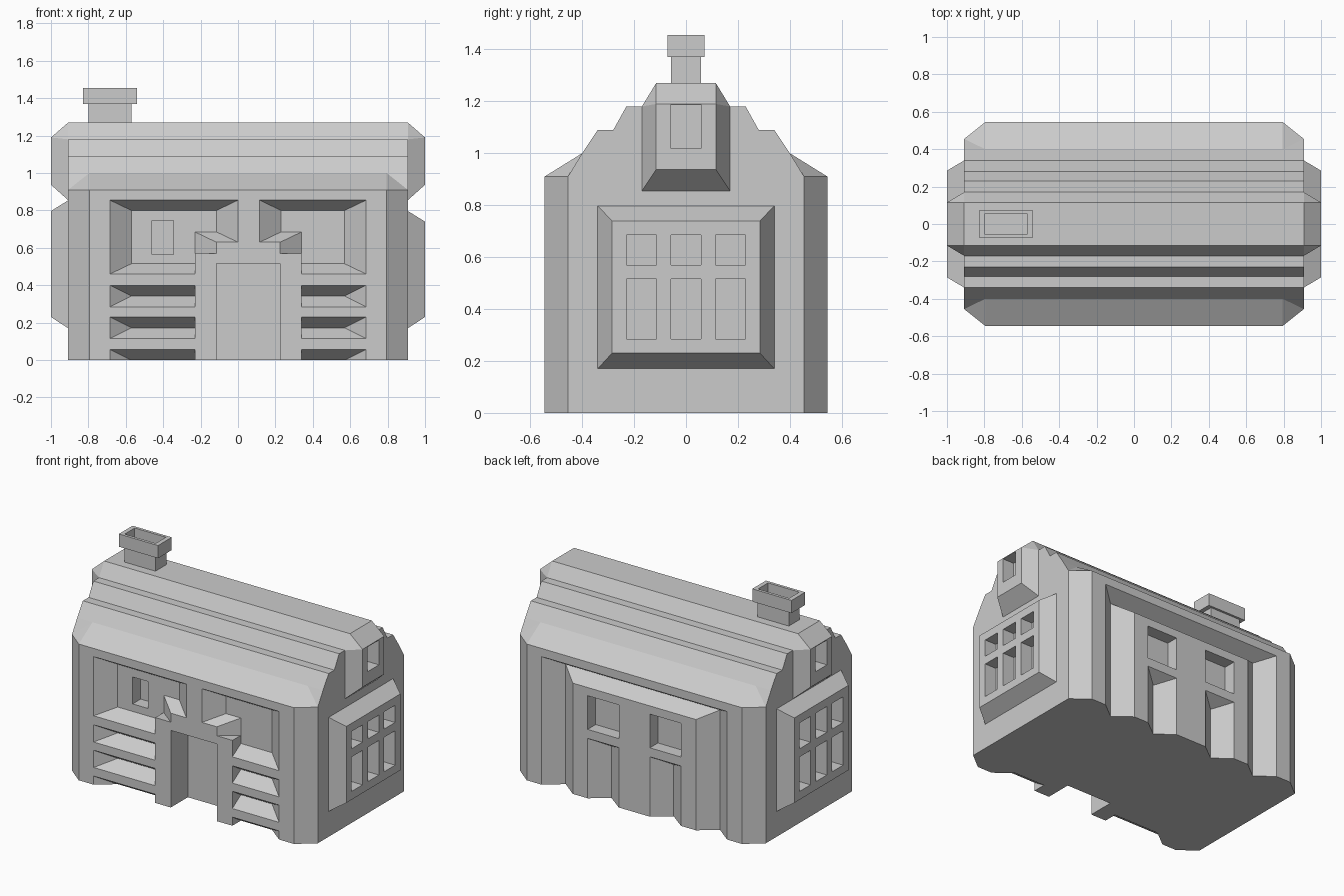
import bpy, bmesh

if "Cube" in bpy.data.objects:
    bpy.data.objects.remove(bpy.data.objects["Cube"])

grey = bpy.data.materials.new("stone_grey")
grey.diffuse_color = (0.6, 0.6, 0.6, 1)
grey.use_nodes = True
grey.node_tree.nodes["Principled BSDF"].inputs["Base Color"].default_value = grey.diffuse_color


def solid(name, rings):
    """Closed solid through a list of equal-length 3D rings."""
    bm = bmesh.new()
    vs = [[bm.verts.new(p) for p in r] for r in rings]
    n = len(rings[0])
    for a, b in zip(vs, vs[1:]):
        for i in range(n):
            j = (i + 1) % n
            bm.faces.new((a[i], a[j], b[j], b[i]))
    bm.faces.new(vs[0])
    bm.faces.new(vs[-1])
    bmesh.ops.remove_doubles(bm, verts=bm.verts, dist=1e-4)
    bmesh.ops.triangulate(bm, faces=bm.faces)
    bmesh.ops.recalc_face_normals(bm, faces=bm.faces)
    me = bpy.data.meshes.new(name)
    bm.to_mesh(me)
    bm.free()
    me.materials.append(grey)
    ob = bpy.data.objects.new(name, me)
    bpy.context.collection.objects.link(ob)
    return ob


def at(pts, axis, v):
    return [(v, a, b) if axis == 'x' else (a, v, b) if axis == 'y' else (a, b, v)
            for a, b in pts]


def rect(a0, a1, b0, b1):
    return [(a0, b0), (a1, b0), (a1, b1), (a0, b1)]


def cut(ob, axis, front, vf, back, vb):
    """Cut a tapered hole from outline front (at vf) to outline back (at vb)."""
    e = 0.06  # overshoot outwards, keeping the taper
    out = [(f[0] + (f[0] - b[0]) * e, f[1] + (f[1] - b[1]) * e) for f, b in zip(front, back)]
    c = solid("cutter", [at(out, axis, vf + (vf - vb) * e), at(back, axis, vb)])
    m = ob.modifiers.new("cut", 'BOOLEAN')
    m.operation, m.solver, m.object = 'DIFFERENCE', 'EXACT', c
    bpy.context.view_layer.objects.active = ob
    bpy.ops.object.modifier_apply(modifier=m.name)
    bpy.data.objects.remove(c)


def pocket(ob, axis, r, v0, v1):
    cut(ob, axis, r, v0, r, v1)


W, X1 = 0.908, 0.795      # end wall, start of corner chamfer
F, B = 0.545, 0.455       # wall face and recess depth in y

# house body: stepped-roof section lofted along x with chamfered corners
def section(x, eave):
    half = [(eave, 0), (eave, 0.91), (0.40, 1.0), (0.34, 1.09), (0.28, 1.09),
            (0.23, 1.18), (0.17, 1.18), (0.115, 1.27)]
    return at(half + [(-y, z) for y, z in reversed(half)], 'x', x)

body = solid("house_body", [section(-W, B), section(-X1, F), section(X1, F), section(W, B)])

# front upper recesses, stepped around the door hood
cut(body, 'y',
    [(-0.685, 0.855), (0, 0.855), (0, 0.63), (-0.115, 0.63),
     (-0.115, 0.57), (-0.23, 0.57), (-0.23, 0.46), (-0.685, 0.46)], -F,
    [(-0.57, 0.80), (-0.115, 0.80), (-0.115, 0.685), (-0.23, 0.685),
     (-0.23, 0.572), (-0.23, 0.569), (-0.23, 0.515), (-0.57, 0.515)], -B)
cut(body, 'y',
    [(0.685, 0.855), (0.115, 0.855), (0.115, 0.63), (0.225, 0.63),
     (0.225, 0.57), (0.34, 0.57), (0.34, 0.46), (0.685, 0.46)], -F,
    [(0.57, 0.80), (0.23, 0.80), (0.23, 0.685), (0.34, 0.685),
     (0.34, 0.572), (0.34, 0.569), (0.34, 0.515), (0.57, 0.515)], -B)

# front V-shaped slots beside the door
for z in (0.0, 0.1725, 0.3425):
    for xo, xob, xi in ((-0.685, -0.57, -0.23), (0.685, 0.57, 0.34)):
        cut(body, 'y', rect(xo, xi, z - 0.0575, z + 0.0575), -F, rect(xob, xi, z, z), -B)

# front door and small front window
pocket(body, 'y', rect(-0.115, 0.225, -0.1, 0.515), -F, -0.365)
pocket(body, 'y', rect(-0.46, -0.345, 0.565, 0.745), -B, -0.37)

# back recess, then the tapered back bay standing in it
cut(body, 'y', rect(-0.685, 0.685, -0.1, 0.855), F, rect(-0.57, 0.57, -0.1, 0.80), B)
back_bay = solid("back_bay", [at(rect(-0.57, 0.57, 0, 0.80), 'y', B),
                              at(rect(-0.455, 0.455, 0, 0.74), 'y', F)])
for x in (-0.23, 0.23):
    pocket(back_bay, 'y', rect(x - 0.115, x + 0.115, 0.46, 0.685), F, 0.46)
    cut(back_bay, 'y', rect(x - 0.115, x + 0.115, -0.1, 0.40), F, rect(x, x, -0.1, 0.345), 0.458)

# bay windows and gable windows on both ends; the left bay is a little taller
for side, s, rise in (("right", 1, 0), ("left", -1, 0.057)):
    bay = solid(side + "_bay_window",
                [at(rect(-0.34, 0.34, 0.17, 0.797 + rise), 'x', s * W),
                 at(rect(-0.285, 0.285, 0.23, 0.74 + rise), 'x', s)])
    for y in (-0.172, 0, 0.172):
        for z0, z1 in ((0.285, 0.515), (0.57, 0.685 + rise)):
            pocket(bay, 'x', rect(y - 0.058, y + 0.058, z0, z1), s, s * 0.915)
    gable = solid(side + "_gable_window",
                  [at([(-0.17, 0.855), (0.17, 0.855), (0.17, 1.18), (0.115, 1.27),
                       (-0.115, 1.27), (-0.17, 1.18)], 'x', s * W),
                   at([(-0.115, 0.937), (0.115, 0.937), (0.115, 1.188), (0.115, 1.19),
                       (-0.115, 1.19), (-0.115, 1.188)], 'x', s)])
    pocket(gable, 'x', rect(-0.06, 0.06, 1.02, 1.185), s, s * 0.915)

# chimney
stem = rect(-0.80, -0.57, -0.057, 0.057)
solid("chimney_stem", [at(stem, 'z', 1.26), at(stem, 'z', 1.375)])
rim = rect(-0.83, -0.54, -0.072, 0.072)
cap = solid("chimney_cap", [at(rim, 'z', 1.37), at(rim, 'z', 1.455)])
pocket(cap, 'z', rect(-0.80, -0.57, -0.053, 0.053), 1.455, 1.38)
